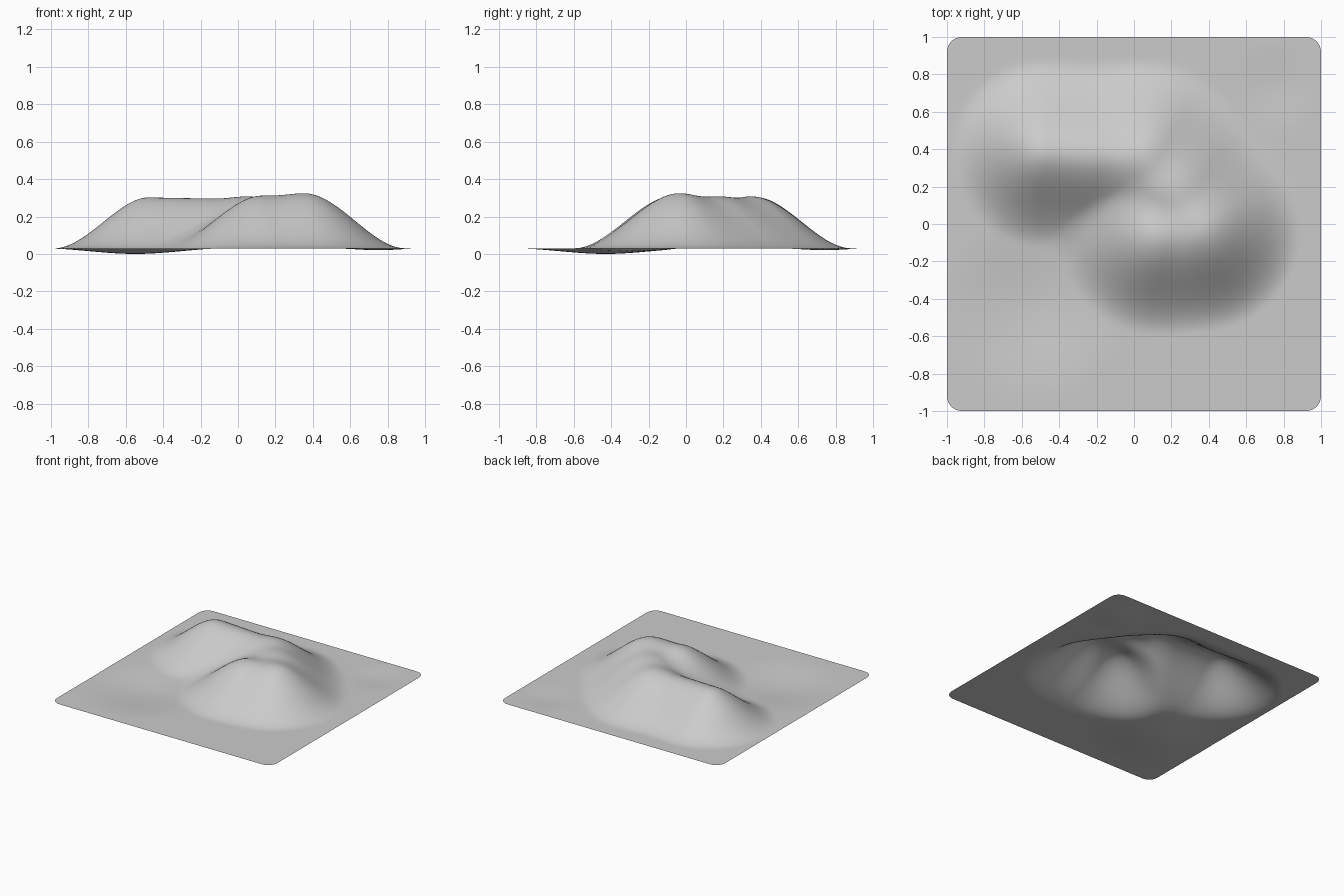
import bpy
import bmesh
from mathutils import Vector

cube = bpy.data.objects.get("Cube")
if cube:
    bpy.data.objects.remove(cube, do_unlink=True)

CELLS = 100      # grid cells per side
CORNER = 0.08    # corner rounding radius
BASE = 0.03      # height of the flat ground
SLOPE = 0.54     # width of the hillside
ROUND = 0.08     # softness of the crest

# Ridge line of the hill: x, y, distance to half height, crest height
RIDGE = [(-0.48, 0.38, 0.24, 0.305), (0.05, 0.35, 0.24, 0.295),
         (0.20, 0.18, 0.25, 0.29), (0.35, -0.03, 0.25, 0.31),
         (0.13, -0.06, 0.27, 0.30)]
# Shallow hollows: x, y, radius, depth
HOLLOWS = [(-0.55, -0.43, 0.5, 0.03), (0.75, 0.74, 0.25, 0.01)]


def smoothstep(t):
    t = min(max(t, 0.0), 1.0)
    return t * t * (3 - 2 * t)


def smooth_min(a, b, k=0.12):
    h = max(k - abs(a - b), 0.0) / k
    return min(a, b) - h * h * k / 4


def height(x, y):
    p = Vector((x, y))
    dist, weight, crest = None, 0.0, 0.0
    for a, b in zip(RIDGE, RIDGE[1:]):
        start, span = Vector(a[:2]), Vector(b[:2]) - Vector(a[:2])
        t = min(max((p - start).dot(span) / span.length_squared, 0), 1)
        away = ((p - start - span * t).length_squared + ROUND ** 2) ** 0.5
        d = away - (a[2] + (b[2] - a[2]) * t)
        dist = d if dist is None else smooth_min(dist, d)
        w = 1 / away ** 2
        crest += w * (a[3] + (b[3] - a[3]) * t)
        weight += w
    z = BASE + crest / weight * smoothstep(0.5 - dist / SLOPE)
    for hx, hy, radius, depth in HOLLOWS:
        z -= depth * smoothstep(1 - (p - Vector((hx, hy))).length / radius)
    return z


def round_corner(x, y):
    inner = 1 - CORNER
    u, v = abs(x) - inner, abs(y) - inner
    if u > 1e-5 and v > 1e-5:
        k = max(u, v) / (u * u + v * v) ** 0.5
        x = (inner + u * k) * (1 if x > 0 else -1)
        y = (inner + v * k) * (1 if y > 0 else -1)
    return x, y


# Terrain sheet
bm = bmesh.new()
bmesh.ops.create_grid(bm, x_segments=CELLS, y_segments=CELLS, size=1)
for vert in bm.verts:
    x, y = round_corner(vert.co.x, vert.co.y)
    vert.co = (x, y, height(x, y))
for face in bm.faces:
    face.smooth = True
mesh = bpy.data.meshes.new("terrain")
bm.to_mesh(mesh)
bm.free()
terrain = bpy.data.objects.new("terrain", mesh)
bpy.context.collection.objects.link(terrain)

# Plain grey surface
grey = bpy.data.materials.new("light_grey")
grey.use_nodes = True
color = (0.6, 0.6, 0.6, 1)
grey.diffuse_color = color
grey.node_tree.nodes["Principled BSDF"].inputs["Base Color"].default_value = color
mesh.materials.append(grey)
